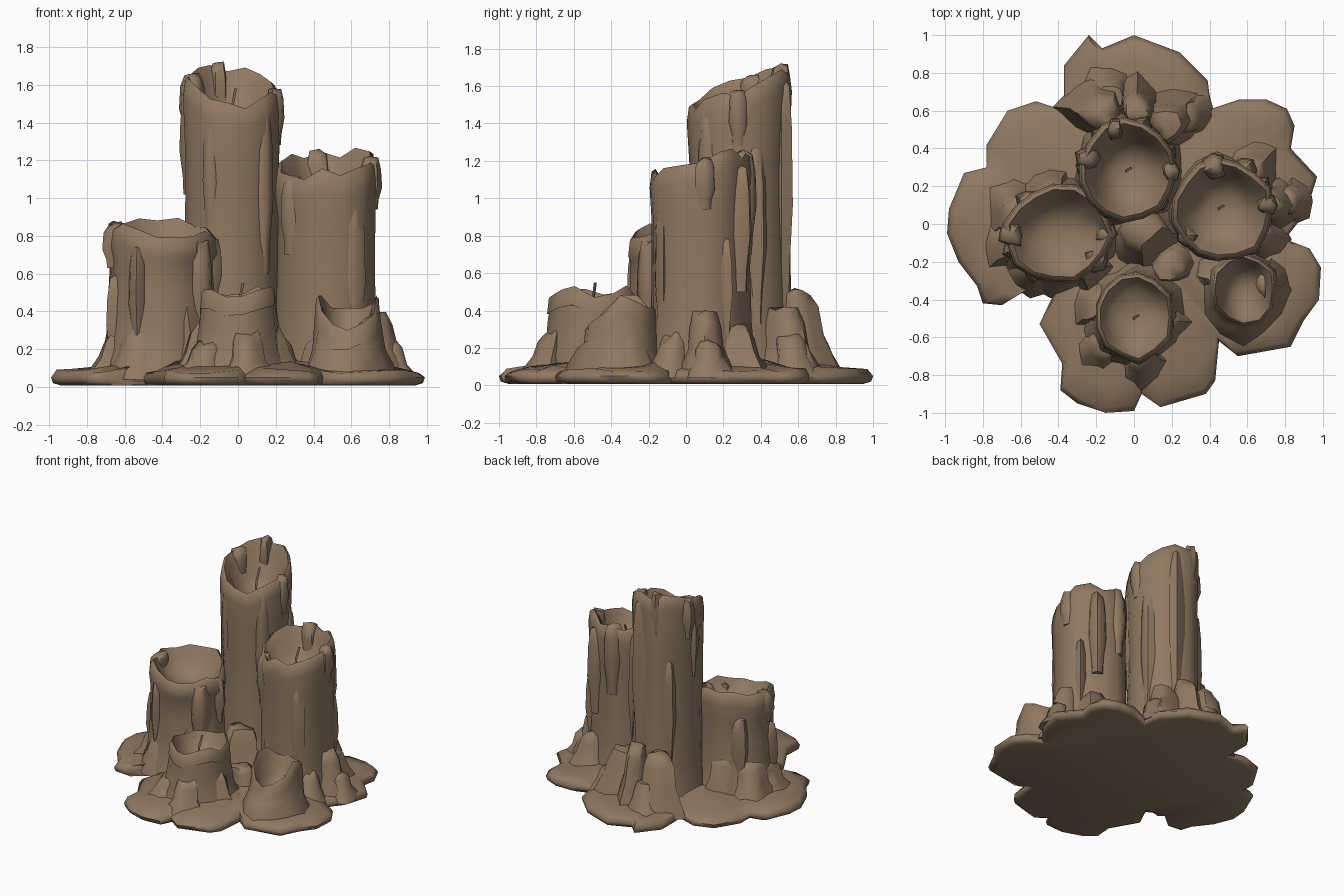
import bpy, bmesh, math, random

if "Cube" in bpy.data.objects:
    bpy.data.objects.remove(bpy.data.objects["Cube"])

random.seed(5)
sin, cos, pi = math.sin, math.cos, math.pi
wax = bpy.data.materials.new("brown wax")
wax.diffuse_color = (0.275, 0.19, 0.12, 1)
wax.use_nodes = True
wax.node_tree.nodes["Principled BSDF"].inputs["Base Color"].default_value = wax.diffuse_color


def finish(name, bm, angle):
    bmesh.ops.recalc_face_normals(bm, faces=bm.faces[:])
    me = bpy.data.meshes.new(name)
    bm.to_mesh(me)
    bm.free()
    me.materials.append(wax)
    ob = bpy.data.objects.new(name, me)
    bpy.context.collection.objects.link(ob)
    bpy.ops.object.select_all(action='DESELECT')
    ob.select_set(True)
    bpy.context.view_layer.objects.active = ob
    bpy.ops.object.shade_smooth_by_angle(angle=math.radians(angle))
    return ob


def skin(name, rings, end_point=None, angle=60):
    """Join rings of points (bottom first), with a flat bottom and a point or cap on top."""
    bm = bmesh.new()
    vs = [[bm.verts.new(p) for p in ring] for ring in rings]
    n = len(vs[0])
    for a, b in zip(vs, vs[1:]):
        for i in range(n):
            j = (i + 1) % n
            bm.faces.new((a[i], a[j], b[j], b[i]))
    bm.faces.new(vs[0][::-1])
    if end_point:
        tip = bm.verts.new(end_point)
        for i in range(n):
            bm.faces.new((vs[-1][i], vs[-1][(i + 1) % n], tip))
    else:
        bm.faces.new(vs[-1])
    return finish(name, bm, angle)


def candle(name, cx, cy, rx, ry, rim, depth, flare, n=15):
    """Hollow-topped melted candle; rim is a function angle -> height."""
    ang = [2 * pi * i / n for i in range(n)]
    ridge = [1 + random.uniform(-0.06, 0.05) for _ in ang]
    foot = [random.uniform(0.3, 1.5) for _ in ang]
    tops = [rim(a) + random.uniform(-0.035, 0.035) for a in ang]
    low = min(tops)

    def ring(f, height):
        return [(cx + rx * f(i) * cos(a), cy + ry * f(i) * sin(a), height(i))
                for i, a in enumerate(ang)]

    rings = []
    # outer wall: flared foot, ridged shaft, swollen lip
    for z, k in ((0.03, 1.2), (0.12, 0.85), (0.2, 0.38), (0.34, 0.14)):
        if z < low - 0.1:
            rings.append(ring(lambda i: ridge[i] + flare * k * foot[i], lambda i: z))
    for t in (0.4, 0.75):
        z = 0.3 + (low - 0.3) * t
        if z > 0.42:
            rings.append(ring(lambda i: ridge[i] * random.uniform(0.97, 1.02), lambda i: z))
    rings.append(ring(lambda i: ridge[i] * 1.04, lambda i: tops[i] - 0.1))
    rings.append(ring(lambda i: ridge[i], lambda i: tops[i] - 0.015))
    # rim and bowl-shaped crater
    rings.append(ring(lambda i: 0.92 * ridge[i], lambda i: tops[i]))
    rings.append(ring(lambda i: 0.78 * ridge[i], lambda i: tops[i] - 0.06))
    rings.append(ring(lambda i: 0.6, lambda i: 0.75 * (low - depth) + 0.25 * tops[i]))
    rings.append(ring(lambda i: 0.3, lambda i: low - depth))
    return skin(name, rings, (cx, cy, low - depth * 1.05), 62)


def lump(name, x, y, z0, z1, r0, r1, lean=(0, 0), n=8):
    """Run of wax: flared foot, irregular column, rounded top leaning by an offset."""
    h = z1 - z0
    w = [random.uniform(0.75, 1.25) for _ in range(n)]
    rings = []
    for t, r in ((0, r0), (0.18, r0 * 0.75 + r1 * 0.25), (0.45, r1 * 1.1), (0.78, r1), (0.95, r1 * 0.75)):
        k = t * t
        rings.append([(x + lean[0] * k + r * w[i] * cos(2 * pi * i / n),
                       y + lean[1] * k + r * w[i] * sin(2 * pi * i / n),
                       z0 + h * t + (random.uniform(-.02, .02) if t > 0.2 else 0)) for i in range(n)])
    return skin(name, rings, (x + lean[0], y + lean[1], z1))


def wick(name, x, y, z0, z1):
    rings = []
    for t, dx in ((0, 0), (0.5, 0.005), (1, 0.025)):
        rings.append([(x + dx + 0.009 * cos(a * 2.094), y + dx * 0.6 + 0.009 * sin(a * 2.094),
                       z0 + (z1 - z0) * t) for a in range(3)])
    return skin(name, rings)


# Spread wax pool with lobed outline
outline = [(-.37, .6), (-.37, .84), (-.24, 1.0), (-.17, .93), (0, 1.0), (.24, .91), (.39, .76),
           (.41, .61), (.56, .66), (.7, .66), (.81, .61), (.85, .52), (.83, .4), (.97, .25), (.91, .06),
           (.80, -.08), (.93, -.13), (.99, -.23), (.98, -.4), (.9, -.51), (.83, -.65), (.55, -.7),
           (.45, -.62), (.43, -.83), (.38, -.9), (.14, -.97), (.04, -.9), (0, -.99), (-.15, -1.0),
           (-.3, -.95), (-.39, -.88), (-.38, -.74), (-.5, -.53), (-.42, -.36), (-.58, -.33),
           (-.7, -.43), (-.8, -.42), (-.83, -.33), (-.93, -.2), (-.99, -.05), (-.98, .08), (-.9, .27),
           (-.78, .3), (-.78, .42), (-.67, .6), (-.52, .65)]
skin("wax_pool", [[(x * s, y * s, z + (random.uniform(-.012, .012) if z > .06 else 0)) for x, y in outline]
                  for s, z in ((0.95, 0.008), (0.99, 0.02), (1, 0.05), (0.97, 0.08), (0.86, 0.095), (0.65, 0.125))],
     (0, 0, 0.14), 60)

# Candles: name, centre, radii, rim height by angle, crater depth, foot flare
candle("tall_candle", -0.03, 0.285, 0.25, 0.265,
       lambda a: 1.59 + 0.09 * sin(a) - 0.025 * cos(a), 0.12, 0.2)
candle("right_candle", 0.47, 0.075, 0.26, 0.27,
       lambda a: 1.185 + 0.06 * sin(a) + 0.02 * cos(a), 0.13, 0.12)
candle("left_candle", -0.40, -0.055, 0.28, 0.255,
       lambda a: 0.845 + 0.03 * sin(a) - 0.025 * cos(a), 0.10, 0.22)
candle("front_candle", 0.0, -0.49, 0.205, 0.235, lambda a: 0.50, 0.10, 0.38, 13)
candle("small_candle", 0.58, -0.35, 0.175, 0.19,
       lambda a: 0.42 + 0.05 * sin(a) + 0.04 * cos(2 * a), 0.08, 0.4, 12)
centres = [(-.03, .285), (.47, .075), (-.4, -.055), (0, -.49), (.58, -.35)]

# Wicks
wick("tall_wick", -0.04, 0.28, 1.36, 1.58)
wick("right_wick", 0.45, 0.08, 0.97, 1.15)
wick("front_wick", 0.0, -0.5, 0.36, 0.55)

# Wax mounds leaning on the nearest candle: x, y, top, foot radius
mounds = [(-.2, .62, .50, .21), (.02, .63, .52, .17), (.2, .56, .42, .17), (-.12, .72, .28, .16),
          (.29, .57, .28, .15), (.77, .10, .40, .15), (.84, .12, .24, .12), (.64, .29, .33, .16),
          (.70, -.08, .28, .15), (.05, -.06, .46, .23), (-.64, .07, .36, .17), (-.65, -.11, .30, .17),
          (-.55, -.25, .32, .16), (-.45, .19, .4, .16), (-.24, -.23, .45, .15), (-.17, -.64, .24, .18),
          (.04, -.73, .3, .14), (.2, -.52, .32, .14), (-.2, -.42, .34, .17), (.22, -.2, .26, .16),
          (.42, -.27, .26, .14), (.73, -.31, .37, .13)]
for k, (x, y, z, r) in enumerate(mounds):
    cx, cy = min(centres, key=lambda c: math.dist(c, (x, y)))
    d = 0.05 / math.dist((cx, cy), (x, y))
    lump(f"wax_mound_{k + 1}", x, y, 0.04, z, r, r * 0.56, ((cx - x) * d, (cy - y) * d))

# Drips down the sides: centre, radii, then (angle in degrees, bottom, top)
runs = [("tall", -.03, .285, .25, .265,
         [(0, 1.28, 1.58), (180, 1.02, 1.55), (165, 1.34, 1.66), (315, .6, 1.5), (240, .75, 1.48),
          (20, .3, 1.3), (75, .4, 1.66), (130, .3, 1.2), (110, 1.4, 1.72)]),
        ("right", .47, .075, .26, .27,
         [(5, .94, 1.22), (215, .7, 1.12), (305, .2, 1.0), (60, .5, 1.18), (100, .7, 1.26), (30, .2, .8)]),
        ("left", -.40, -.055, .28, .255,
         [(180, .63, .87), (200, .1, .6), (240, .2, .75), (325, .3, .78), (0, .45, .8), (130, .2, .7)])]
for label, cx, cy, rx, ry, items in runs:
    for k, (deg, z0, z1) in enumerate(items):
        a, r = math.radians(deg), random.uniform(.05, .065)
        lump(f"{label}_drip_{k + 1}", cx + (rx - r * .55) * cos(a), cy + (ry - r * .55) * sin(a),
             z0, z1, r * .7, r, (0, 0), 7)
